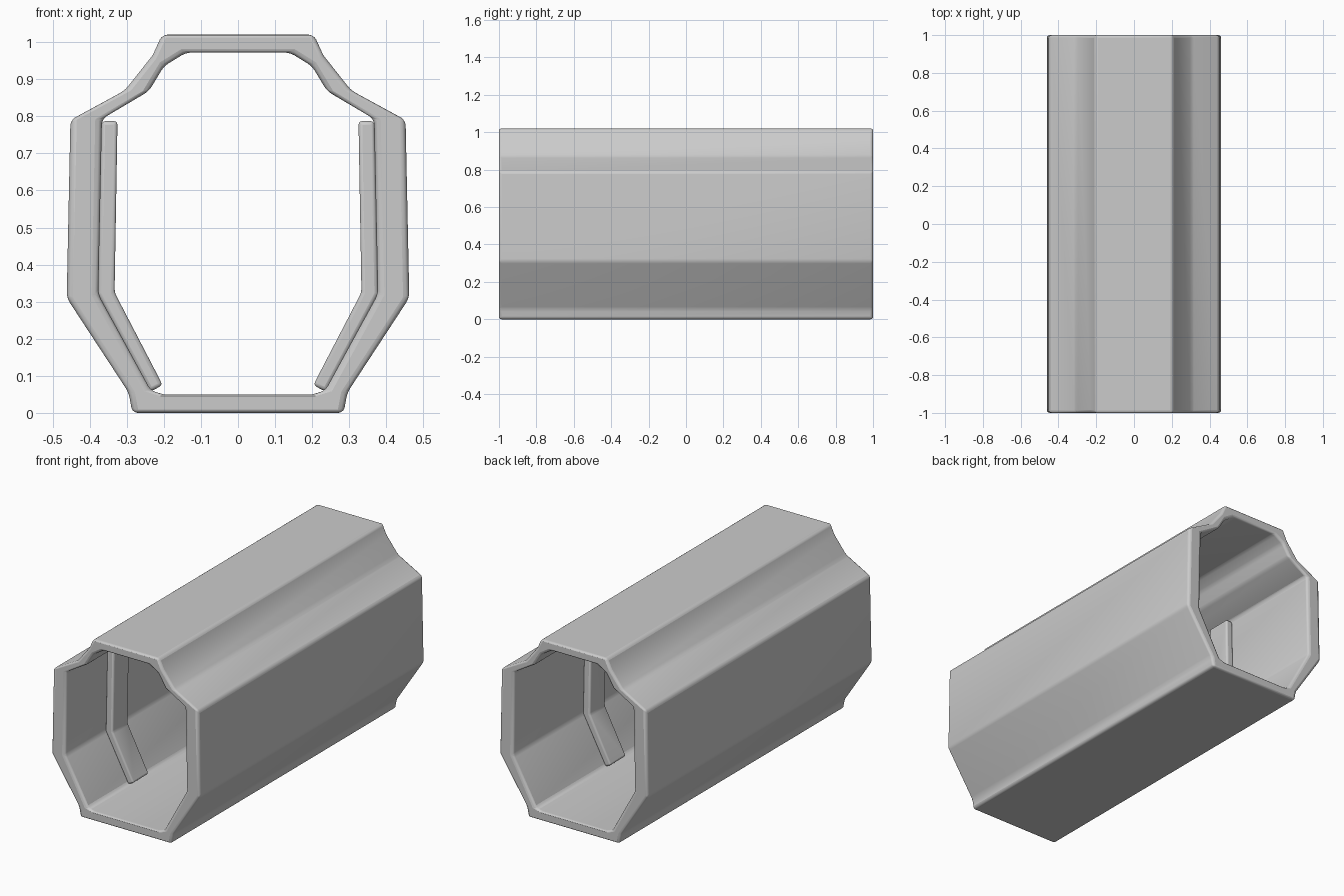
import bpy, bmesh, math

if "Cube" in bpy.data.objects:
    bpy.data.objects.remove(bpy.data.objects["Cube"])


def mirrored(half):
    """Close a right-hand half outline across x = 0."""
    left = [(-x, z) for x, z in reversed(half) if x > 0]
    return half + left


def finish(name, bm, bevel):
    bmesh.ops.recalc_face_normals(bm, faces=bm.faces)
    mesh = bpy.data.meshes.new(name)
    bm.to_mesh(mesh)
    bm.free()
    obj = bpy.data.objects.new(name, mesh)
    bpy.context.collection.objects.link(obj)
    mod = obj.modifiers.new("soft_edges", 'BEVEL')
    mod.width = bevel
    mod.segments = 3
    mod.limit_method = 'ANGLE'
    mod.angle_limit = math.radians(20)
    bpy.ops.object.select_all(action='DESELECT')
    obj.select_set(True)
    bpy.context.view_layer.objects.active = obj
    bpy.ops.object.shade_smooth_by_angle(angle=math.radians(35))
    return obj


# Tunnel shell: matching outer and inner outlines, joined at both ends
outer = mirrored([(0.285, 0), (0.295, 0.055), (0.462, 0.31), (0.452, 0.79),
                  (0.305, 0.87), (0.23, 0.965), (0.205, 1.02)])
inner = mirrored([(0.20, 0.05), (0.235, 0.06), (0.377, 0.32), (0.367, 0.793),
                  (0.24, 0.868), (0.20, 0.935), (0.14, 0.972)])
bm = bmesh.new()
rings = [[bm.verts.new((x, y, z)) for x, z in outline]
         for outline, y in ((outer, -1), (outer, 1), (inner, 1), (inner, -1))]
n = len(outer)
for k in range(4):
    a, b = rings[k], rings[(k + 1) % 4]
    for i in range(n):
        j = (i + 1) % n
        bm.faces.new((a[i], a[j], b[j], b[i]))
finish("tunnel_shell", bm, 0.014)

# Bent wall ribs, two on each side
rib = [(0.368, 0.787), (0.378, 0.32), (0.237, 0.057),
       (0.203, 0.075), (0.333, 0.325), (0.325, 0.787)]
for side, label in ((1, "right"), (-1, "left")):
    for y0, y1, place in ((-0.64, -0.50, "front"), (0.24, 0.38, "rear")):
        bm = bmesh.new()
        face = bm.faces.new([bm.verts.new((side * x, y0, z)) for x, z in rib])
        ext = bmesh.ops.extrude_face_region(bm, geom=[face], use_keep_orig=True)
        verts = [v for v in ext["geom"] if isinstance(v, bmesh.types.BMVert)]
        bmesh.ops.translate(bm, verts=verts, vec=(0, y1 - y0, 0))
        finish(f"{label}_{place}_rib", bm, 0.01)
